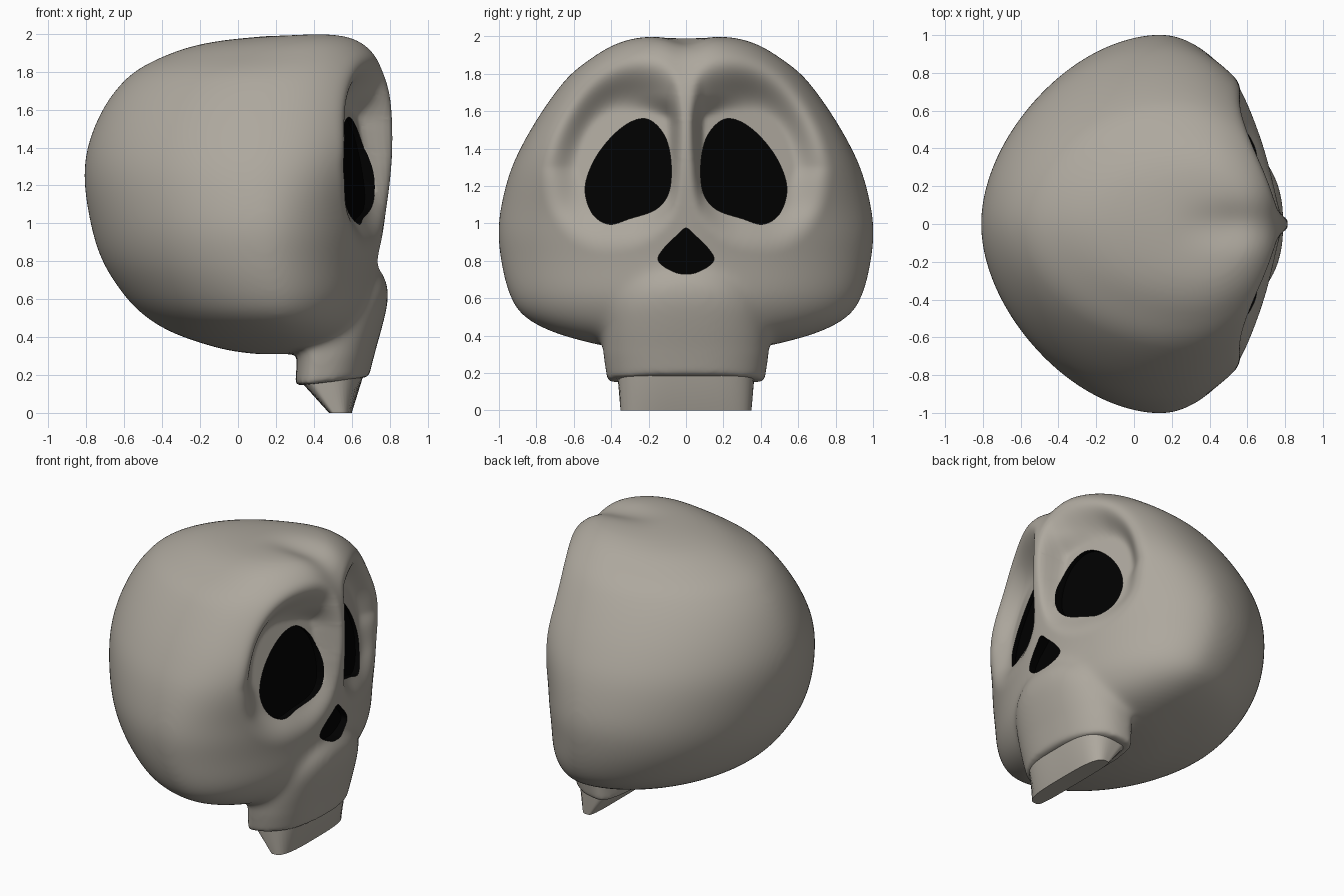
import bpy, bmesh, math
from mathutils import Vector

if "Cube" in bpy.data.objects:
    bpy.data.objects.remove(bpy.data.objects["Cube"])


def material(name, col):
    m = bpy.data.materials.new(name)
    m.diffuse_color = (*col, 1)
    m.use_nodes = True
    m.node_tree.nodes["Principled BSDF"].inputs["Base Color"].default_value = m.diffuse_color
    return m


bone = material("bone", (0.42, 0.39, 0.34))
dark = material("dark", (0, 0, 0))


def catmull(pts, steps, closed=False):
    n, out = len(pts), []
    get = (lambda i: Vector(pts[i % n])) if closed else (lambda i: Vector(pts[min(max(i, 0), n - 1)]))
    for i in range(n if closed else n - 1):
        a, b, c, d = (get(i + k) for k in (-1, 0, 1, 2))
        for s in range(steps):
            t = s / steps
            out.append(0.5 * (2 * b + (c - a) * t + (2 * a - 5 * b + 4 * c - d) * t * t
                              + (3 * b - a - 3 * c + d) * t ** 3))
    if not closed:
        out.append(get(n - 1))
    return out


def make_object(name, bm, mats):
    bmesh.ops.recalc_face_normals(bm, faces=bm.faces)
    me = bpy.data.meshes.new(name)
    bm.to_mesh(me)
    bm.free()
    ob = bpy.data.objects.new(name, me)
    bpy.context.collection.objects.link(ob)
    for m in mats:
        me.materials.append(m)
    return ob


def skin(bm, rings):
    # bridge a stack of equal rings and cap both ends
    rows = [[bm.verts.new(p) for p in r] for r in rings]
    n = len(rows[0])
    for a, b in zip(rows, rows[1:]):
        for i in range(n):
            bm.faces.new((a[i], a[(i + 1) % n], b[(i + 1) % n], b[i]))
    bm.faces.new(rows[0][::-1])
    bm.faces.new(rows[-1])


def section(row, mid, p_back, p_front, seg=96, tilt=0.0):
    # horizontal slice: superelliptic back and front halves
    z, xb, xf, w = row
    xm = xb + (xf - xb) * mid
    ring = []
    for i in range(seg):
        t = 2 * math.pi * i / seg
        c, s = math.cos(t), math.sin(t)
        p = p_front if c > 0 else p_back
        r = (abs(c) ** p + abs(s) ** p) ** (-1 / p)
        x = xm + c * r * ((xf - xm) if c > 0 else (xm - xb))
        ring.append((x, s * r * w, z + tilt * (x - 0.5)))
    return ring


def bake(ob):
    dg = bpy.context.evaluated_depsgraph_get()
    me = bpy.data.meshes.new_from_object(ob.evaluated_get(dg))
    ob.modifiers.clear()
    ob.data = me


def smooth(t):
    t = min(max(t, 0), 1)
    return t * t * (3 - 2 * t)


def socket_plane(y, z):
    return .61 - .33 * (abs(y) - .3) - .17 * (z - 1.28)


# cranium and muzzle lofts: z, back x, front x, half width
cranium = [(.31, .1, .3, .12), (.33, -.05, .45, .35), (.37, -.2, .57, .55), (.43, -.36, .64, .74),
           (.51, -.49, .69, .875), (.62, -.6, .73, .945), (.8, -.715, .745, .99), (1.0, -.778, .772, 1.003),
           (1.25, -.812, .805, .95), (1.45, -.78, .815, .86), (1.65, -.685, .805, .735),
           (1.8, -.55, .775, .615), (1.9, -.39, .73, .49), (1.96, -.22, .67, .385),
           (1.995, .0, .59, .26), (2.005, .2, .47, .08)]
muzzle = [(.165, .30, .69, .42), (.3, .31, .725, .44), (.42, .3, .76, .45), (.55, .3, .79, .44),
          (.65, .3, .785, .39), (.78, .3, .72, .3)]
bm = bmesh.new()
skin(bm, [section(r, .595, 1.85, 1.85 + .4 * smooth((r[0] - 1) / .5)) for r in catmull(cranium, 5)])
skin(bm, [section(r, .3, 3, 2.35, tilt=.12) for r in catmull(muzzle, 5)])
skull = make_object("skull", bm, [bone, dark])
m = skull.modifiers.new("fuse", 'REMESH')
m.mode, m.voxel_size = 'VOXEL', 0.014
bake(skull)
group = skull.vertex_groups.new(name="blend")
for v in skull.data.vertices:
    group.add([v.index], max(.25, smooth((v.co.z - .27) / .1)), 'REPLACE')
m = skull.modifiers.new("blend", 'SMOOTH')
m.factor, m.iterations, m.vertex_group = 0.5, 60, "blend"
bake(skull)

# press in the eye sockets, leaving a nose ridge, and a valley between the brows
for v in skull.data.vertices:
    x, y, z = v.co
    v.co.z -= .02 * smooth((.5 - x) / .5) * smooth((z - 1.75) / .2)
    if x < 0.1:
        continue
    ay = abs(y)
    cy = 0.42 - 0.25 * max(0, z - 1.3)
    half = .375 + .075 * smooth((cy - ay) / .15)
    r = (abs((ay - cy) / half) ** 2.2 + abs((z - 1.37) / .54) ** 2.2) ** (1 / 2.2)
    ramp = 0.58 - 0.3 * smooth((cy - ay) / .3) * smooth((1.7 - z) / .2)
    ramp -= 0.15 * smooth((1.25 - z) / .2) * smooth((ay - cy + .3) / .3)
    f = smooth((1 - r) / ramp) * smooth((ay - .02) / .075) * smooth((x - .3) / .2)
    v.co.x -= f * max(0, x - socket_plane(y, z))
    v.co.z -= 0.04 * math.exp(-(y / .11) ** 2) * smooth((z - 1.6) / .3) * smooth((x - .15) / .4)
m = skull.modifiers.new("soften", 'SMOOTH')
m.factor, m.iterations = 0.5, 4
bake(skull)


def cutter(name, outline, floor):
    pts = catmull(outline, 6, True)
    bm = bmesh.new()
    skin(bm, [[(floor(y, z), y, z) for y, z in pts], [(1.1, y, z) for y, z in pts]])
    ob = make_object(name, bm, [bone, dark])
    for p in ob.data.polygons:
        p.material_index = 1
    ob.hide_render = True
    m = skull.modifiers.new(name, 'BOOLEAN')
    m.operation, m.solver, m.object = 'DIFFERENCE', 'EXACT', ob
    return ob


# dark eye and nose openings
eye = [(.08, 1.33), (.09, 1.17), (.16, 1.075), (.3, 1.025), (.41, .995), (.5, 1.05),
       (.54, 1.18), (.5, 1.32), (.41, 1.45), (.3, 1.54), (.2, 1.555), (.115, 1.47)]
nose = [(0, .975), (.05, .935), (.12, .865), (.15, .81), (.12, .77), (.05, .735)]
nose += [(0, .73)] + [(-y, z) for y, z in nose[:0:-1]]
helpers = [cutter("eye_cutter", [(s * y, z) for y, z in eye],
                  lambda y, z: socket_plane(y, z) - .03) for s in (1, -1)]
helpers.append(cutter("nose_cutter", nose, lambda y, z: .69))
bpy.context.view_layer.update()
bake(skull)
for h in helpers:
    bpy.data.objects.remove(h)

# upper tooth plate: wedge with a slanted back
bm = bmesh.new()
plate = [(.25, .31, .665, .365), (.18, .33, .66, .365), (.0, .48, .6, .35)]
skin(bm, [section(r, .3, 4, 3.2, 64, .08 if r[0] > .1 else 0) for r in plate])
teeth = make_object("upper_teeth", bm, [bone])

for ob in (skull, teeth):
    bpy.ops.object.select_all(action='DESELECT')
    ob.select_set(True)
    bpy.context.view_layer.objects.active = ob
    bpy.ops.object.shade_smooth_by_angle(angle=math.radians(40))
